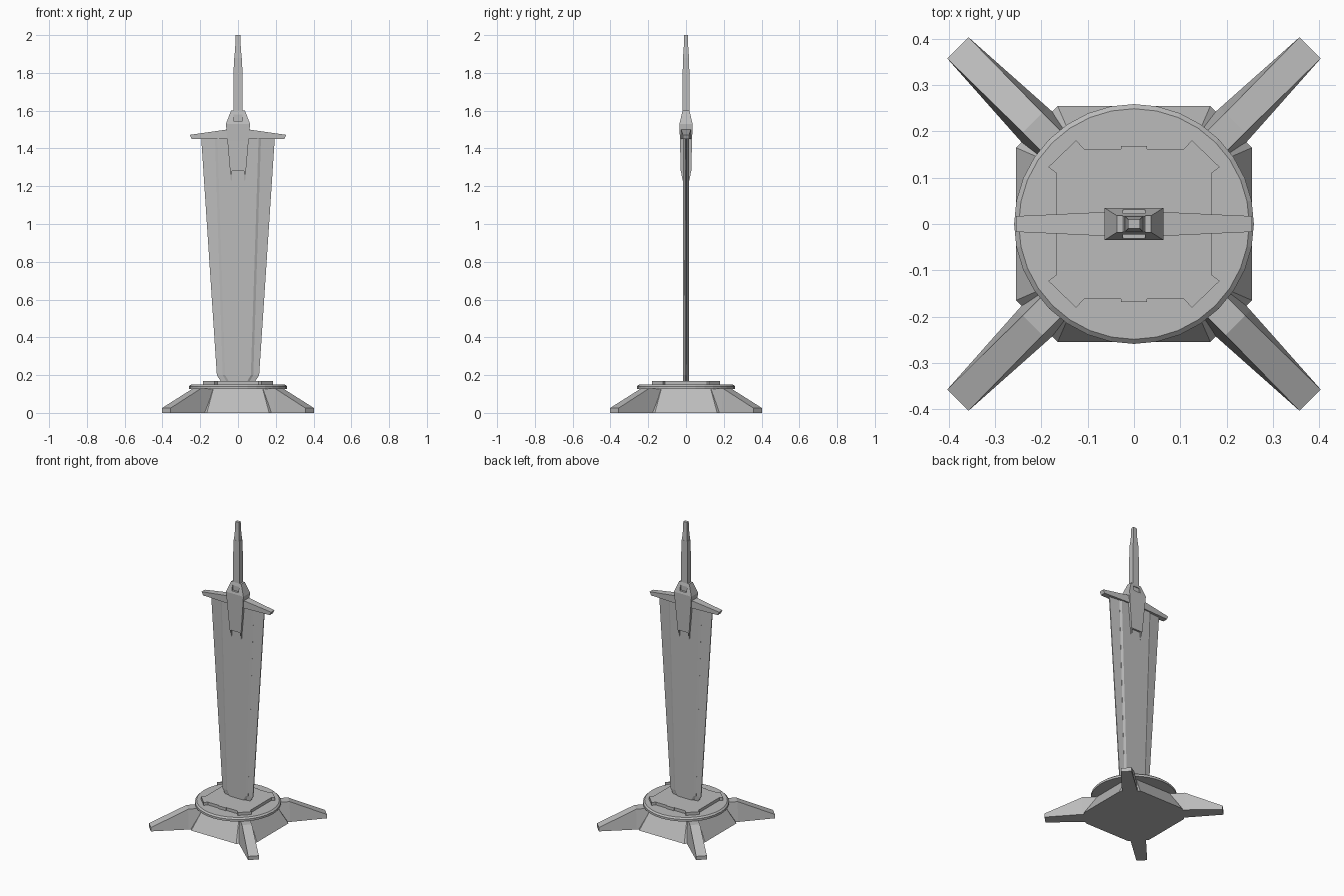
import bpy, bmesh, math
from mathutils import Matrix

cube = bpy.data.objects.get("Cube")
if cube:
    bpy.data.objects.remove(cube, do_unlink=True)

grey = bpy.data.materials.new("stone grey")
grey.use_nodes = True
grey.diffuse_color = (0.5, 0.5, 0.5, 1)
grey.node_tree.nodes["Principled BSDF"].inputs["Base Color"].default_value = (0.5, 0.5, 0.5, 1)


def loft(name, rings):
    """Skin a list of equal-length 3D rings and cap both ends."""
    bm = bmesh.new()
    loops = [[bm.verts.new(p) for p in ring] for ring in rings]
    n = len(loops[0])
    for a, b in zip(loops, loops[1:]):
        for i in range(n):
            j = (i + 1) % n
            bm.faces.new((a[i], a[j], b[j], b[i]))
    bm.faces.new(loops[0][::-1])
    bm.faces.new(loops[-1])
    bmesh.ops.recalc_face_normals(bm, faces=bm.faces)
    mesh = bpy.data.meshes.new(name)
    bm.to_mesh(mesh)
    bm.free()
    mesh.materials.append(grey)
    obj = bpy.data.objects.new(name, mesh)
    bpy.context.collection.objects.link(obj)
    return obj


def ring(z, *quarter):
    """Mirror first-quadrant points into a full ring at height z."""
    q = list(quarter)
    pts = q + [(-x, y) for x, y in q[::-1]]
    pts += [(-x, -y) for x, y in q] + [(x, -y) for x, y in q[::-1]]
    return [(x, y, z) for x, y in pts]


def circle(z, r, n=32):
    return [(r * math.cos(math.tau * i / n), r * math.sin(math.tau * i / n), z) for i in range(n)]


# Pedestal: chamfered frustum, round disc and notched plate
loft("pedestal", [ring(0, (0.255, 0.165), (0.165, 0.255)),
                  ring(0.13, (0.175, 0.13), (0.13, 0.175))])
loft("disc", [circle(0.127, 0.259), circle(0.141, 0.259), circle(0.15, 0.249)])
plate = [(0.168, 0.11), (0.185, 0.123), (0.125, 0.181),
         (0.108, 0.162), (0.028, 0.162), (0.028, 0.168)]
loft("notched_plate", [ring(0.148, *plate), ring(0.169, *plate)])


# Four diagonal feet, sloping down from a small flat shelf
def foot_section(r, low, high, top):
    return [(r, -low, 0), (r, low, 0), (r, high, top), (r, -high, top)]


for i, label in enumerate(("back_left", "back_right", "front_right", "front_left")):
    foot = loft("foot_" + label, [foot_section(0.15, 0.056, 0.03, 0.128),
                                  foot_section(0.31, 0.046, 0.03, 0.128),
                                  foot_section(0.538, 0.0325, 0.0325, 0.025)])
    foot.data.transform(Matrix.Rotation(math.radians(45 + 90 * i), 4, "Z"))

# Blade: thin tapering edges with a thicker raised core
loft("blade_edges", [ring(z, (outer, 0.003), (inner, 0.01))
                     for z, outer, inner in ((0.165, 0.09, 0.05), (0.2, 0.112, 0.07), (1.46, 0.195, 0.105))])
loft("blade_core", [ring(z, (w, 0.009), (w - 0.013, 0.016))
                    for z, w in ((0.165, 0.06), (0.2, 0.081), (1.46, 0.122))])


# Crossguard tapering toward both tips
def guard_section(x, x_low, depth, top):
    return [(x_low, -depth, 1.45), (x_low, depth, 1.45), (x, depth, top), (x, -depth, top)]


loft("crossguard", [guard_section(-0.255, -0.245, 0.017, 1.472),
                    guard_section(-0.06, -0.06, 0.026, 1.5),
                    guard_section(0.06, 0.06, 0.026, 1.5),
                    guard_section(0.255, 0.245, 0.017, 1.472)])

# Hub with a small ledge cut into its front and back
hub = loft("hub", [ring(1.28, (0.042, 0.028)), ring(1.44, (0.056, 0.032)),
                   ring(1.53, (0.064, 0.035)), ring(1.6, (0.037, 0.018))])
for side in (-1, 1):
    cutter = loft("ledge_cutter", [[(x, side * y, z) for x, y in
                                    ((-0.024, 0.018), (0.024, 0.018), (0.024, 0.06), (-0.024, 0.06))]
                                   for z in (1.545, 1.58)])
    cutter.hide_render = True
    cut = hub.modifiers.new("ledge", "BOOLEAN")
    cut.operation = "DIFFERENCE"
    cut.solver = "EXACT"
    cut.object = cutter
    bpy.ops.object.select_all(action="DESELECT")
    bpy.context.view_layer.objects.active = hub
    hub.select_set(True)
    bpy.ops.object.modifier_apply(modifier=cut.name)
    bpy.data.objects.remove(cutter, do_unlink=True)

# Two prongs below the hub
for side, label in ((1, "left"), (-1, "right")):
    loft("prong_" + label, [[(side * x, y, z) for x, y in
                             ((0.032, -d), (w, -d), (w, d), (0.032, d))]
                            for z, w, d in ((1.23, 0.038, 0.018), (1.285, 0.042, 0.028))])

# Grip and narrower pommel
loft("grip", [ring(1.59, (0.025, 0.018)), ring(1.88, (0.022, 0.017))])
loft("pommel", [ring(1.88, (0.019, 0.016)), ring(1.95, (0.014, 0.011)), ring(2.0, (0.013, 0.01))])
